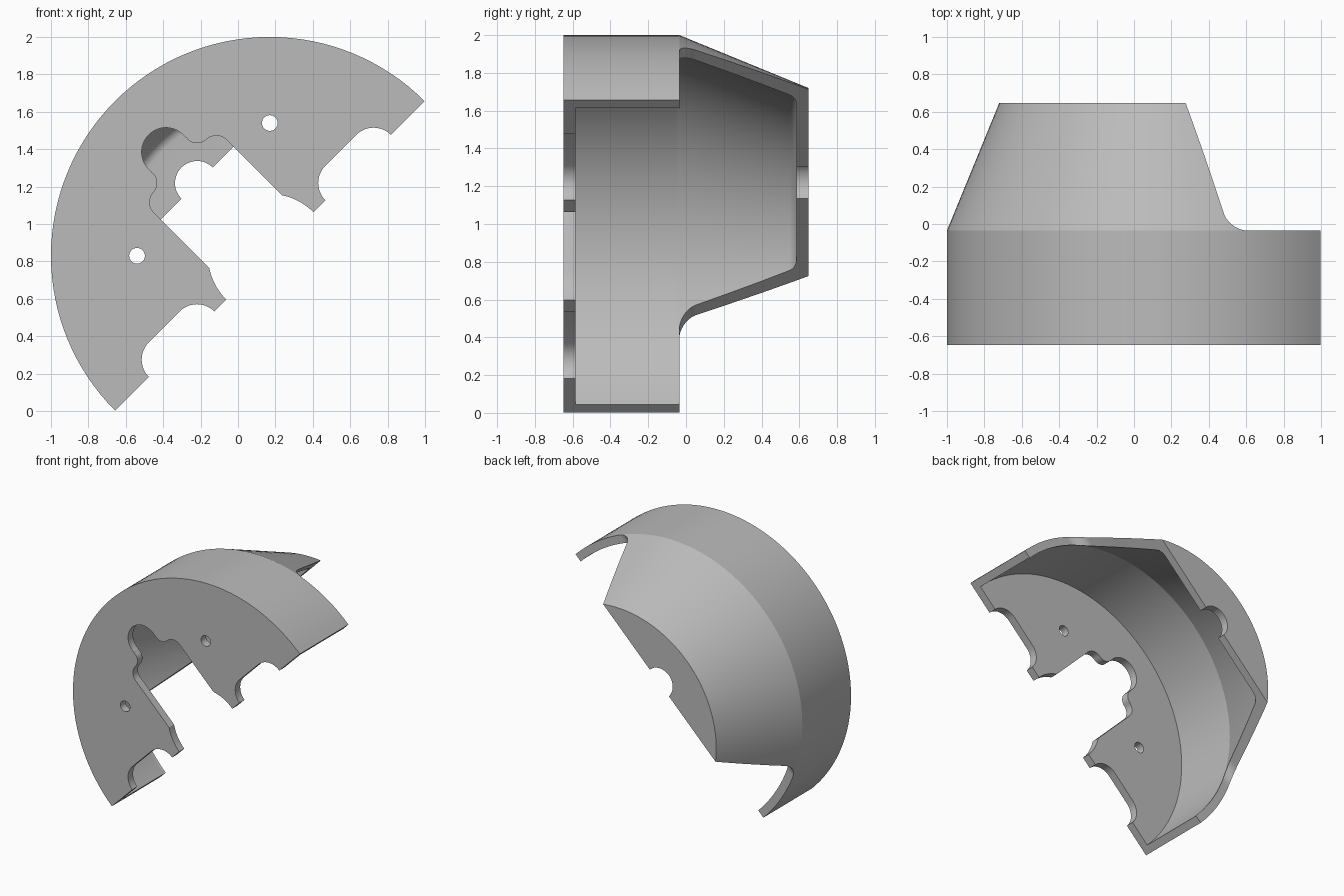
import bpy, bmesh
from math import sin, cos, radians, pi

default = bpy.data.objects.get("Cube")
if default:
    bpy.data.objects.remove(default, do_unlink=True)

# Key sizes, in a local frame: x along the open side, z away from it
R, WALL, BACK_R = 1.17, 0.06, 0.89
FRONT, STEP, BACK = -0.648, -0.035, 0.648
CUT = 0.55                       # height of the open side around the cone
SEGMENTS = 128

grey = bpy.data.materials.new("plain grey")
grey.use_nodes = True
grey.diffuse_color = (0.5, 0.5, 0.5, 1)
grey.node_tree.nodes["Principled BSDF"].inputs["Base Color"].default_value = (0.5, 0.5, 0.5, 1)


def arc(cx, cy, r, start, end, steps=12):
    angles = [radians(start + (end - start) * i / steps) for i in range(steps + 1)]
    return [(cx + r * cos(a), cy + r * sin(a)) for a in angles]


def finish(name, bm):
    bmesh.ops.recalc_face_normals(bm, faces=bm.faces)
    mesh = bpy.data.meshes.new(name)
    bm.to_mesh(mesh)
    bm.free()
    mesh.materials.append(grey)
    ob = bpy.data.objects.new(name, mesh)
    bpy.context.collection.objects.link(ob)
    return ob


def revolve(name, profile):
    """Spin a (radius, y) profile about the y axis; it starts and ends on the axis."""
    bm = bmesh.new()
    verts = [bm.verts.new((r, y, 0)) for r, y in profile]
    edges = [bm.edges.new(pair) for pair in zip(verts, verts[1:])]
    bmesh.ops.spin(bm, geom=verts + edges, cent=(0, 0, 0), axis=(0, 1, 0),
                   angle=2 * pi, steps=SEGMENTS, use_merge=True)
    bmesh.ops.remove_doubles(bm, verts=bm.verts, dist=1e-5)
    return finish(name, bm)


def prism(name, outline, place, low, high):
    """Extrude an outline; place(a, b, t) maps it to a point at depth t."""
    bm = bmesh.new()
    ends = [[bm.verts.new(place(a, b, t)) for a, b in outline] for t in (low, high)]
    for ring in ends:
        bm.faces.new(ring)
    for i in range(len(outline)):
        bm.faces.new((ends[0][i - 1], ends[0][i], ends[1][i], ends[1][i - 1]))
    return finish(name, bm)


def along_y(a, b, t):
    return (a, t, b)


def along_x(a, b, t):
    return (t, b, a)


# Solid body: cylinder with a conical back
housing = revolve("housing", [(0, FRONT), (R, FRONT), (R, STEP), (BACK_R, BACK), (0, BACK)])

# Open side, with a rounded step between cylinder and cone
fillet = 0.09
side = prism("open_side_cutter",
             [(-2, -1), (0, -1), (0, STEP)]
             + arc(CUT - fillet, STEP + fillet, fillet, -90, 0)
             + [(CUT, 1), (-2, 1)], along_x, -2, 2)

# Hollow inside, rounded where it meets the back wall
inner = R - WALL
cavity = revolve("cavity_cutter",
                 [(0, FRONT + 0.063), (inner, FRONT + 0.063), (inner, STEP - 0.01)]
                 + arc(0.80, BACK - 0.125, 0.062, 22, 90, 8)
                 + [(0, BACK - 0.063)])

# Stepped central opening in the front plate
half = (arc(0, 0, 0.33, 0, 33.5) + arc(0.195, 0.60, 0.08, 0, 88)
        + arc(0.20, 0.75, 0.07, -92, -190) + arc(0, 0.785, 0.13, -8, 90))
opening = [(0.33, -0.3)] + half
opening += [(-x, z) for x, z in reversed(opening[:-1])]
cutters = [side, cavity, prism("opening_cutter", opening, along_y, -1, -0.4)]

# Rounded slots and screw holes, mirrored
for s in (-1, 1):
    slot = arc(0.785, 0, 0.13, 0, 90) + arc(0.55, 0, 0.13, 90, 180) + [(0.42, -0.3), (0.915, -0.3)]
    cutters.append(prism("slot_cutter", [(s * x, z) for x, z in slot], along_y, -1, -0.4))
    hole = arc(s * 0.502, 0.502, 0.042, 0, 360, 32)[:-1]
    cutters.append(prism("hole_cutter", hole, along_y, -1, -0.4))

# Half-round notch in the back wall
notch = arc(0, CUT, 0.118, 0, 360, 48)[:-1]
cutters.append(prism("notch_cutter", notch, along_y, 0.4, 1))

bpy.ops.object.select_all(action="DESELECT")
bpy.context.view_layer.objects.active = housing
housing.select_set(True)
for cutter in cutters:
    cutter.hide_render = True
    mod = housing.modifiers.new("cut", "BOOLEAN")
    mod.operation, mod.solver, mod.object = "DIFFERENCE", "EXACT", cutter
    bpy.ops.object.modifier_apply(modifier=mod.name)
    bpy.data.objects.remove(cutter, do_unlink=True)

# Tilt the open side to face down and right
housing.rotation_euler = (0, radians(-45), 0)
housing.location = (0.17, 0, 0.83)
bpy.ops.object.transform_apply(location=True, rotation=True, scale=True)
bpy.ops.object.shade_smooth_by_angle(angle=radians(15))
